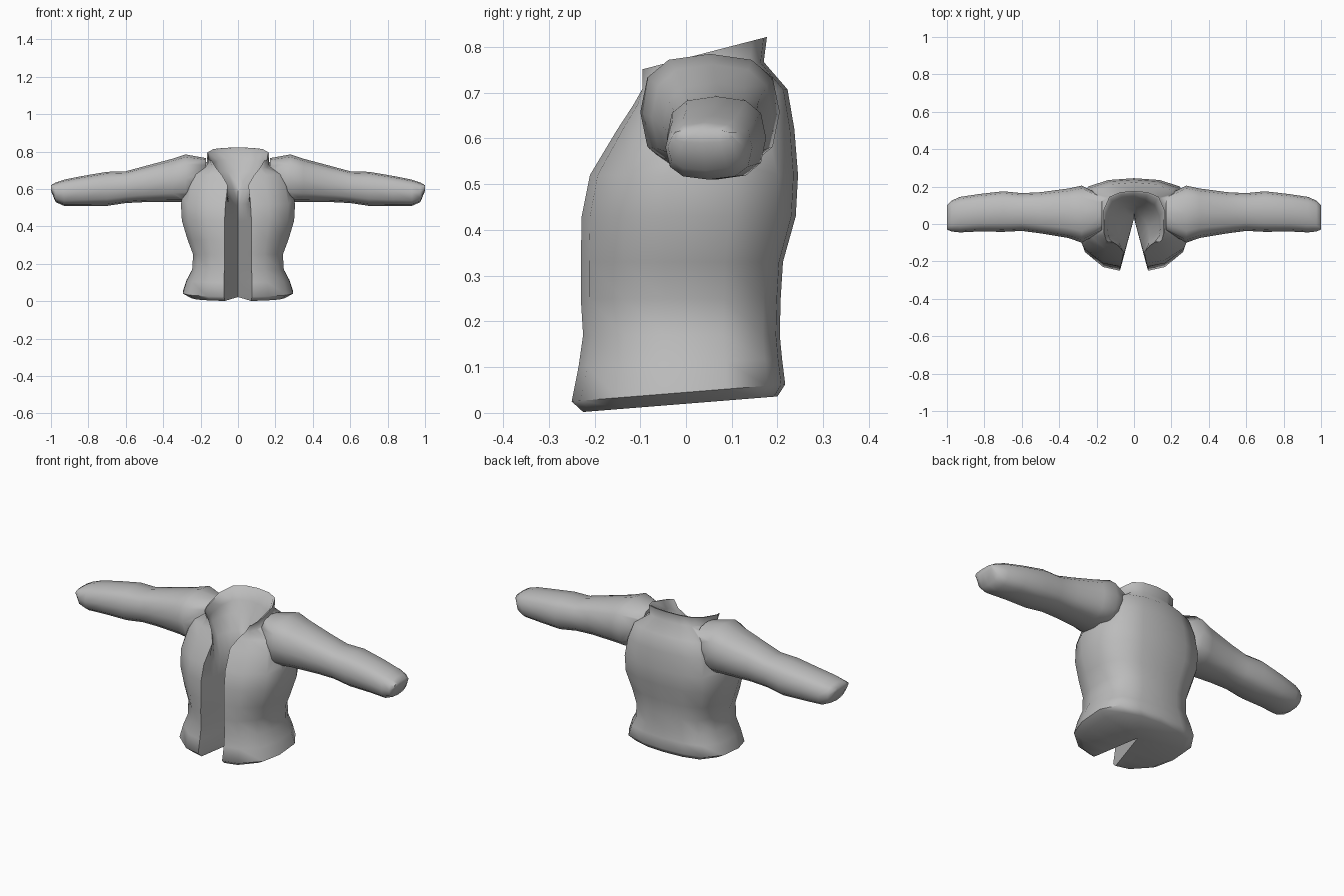
import bpy, bmesh, math

cube = bpy.data.objects.get("Cube")
if cube:
    bpy.data.objects.remove(cube, do_unlink=True)

cloth = bpy.data.materials.new("grey cloth")
cloth.use_nodes = True
GREY = (0.5, 0.5, 0.5, 1)
cloth.diffuse_color = GREY
cloth.node_tree.nodes["Principled BSDF"].inputs["Base Color"].default_value = GREY


def loft(name, loops, end_cap):
    """Skin closed loops; end_cap lists index tuples that close the last loop."""
    bm = bmesh.new()
    rings = [[bm.verts.new(p) for p in loop] for loop in loops]
    n = len(rings[0])
    for a, b in zip(rings, rings[1:]):
        for i in range(n):
            j = (i + 1) % n
            bm.faces.new((a[i], a[j], b[j], b[i]))
    bm.faces.new(rings[0])
    for ids in end_cap:
        bm.faces.new([rings[-1][i] for i in ids])
    bmesh.ops.recalc_face_normals(bm, faces=bm.faces)
    bmesh.ops.triangulate(bm, faces=[f for f in bm.faces if len(f.verts) > 4])
    mesh = bpy.data.meshes.new(name)
    bm.to_mesh(mesh)
    bm.free()
    mesh.materials.append(cloth)
    obj = bpy.data.objects.new(name, mesh)
    bpy.context.collection.objects.link(obj)
    return obj


# Body section: open at the front, the inner wall runs from the slit to the collar
OUTLINE = [(0, 1), (.45, .96), (.8, .82), (1, .4)]      # back half: share of width, depth
FRONT = [(1, .2), (.85, .6), (.41, .92), (0, 1)]        # front half, ending at the opening


def body_loop(z, tilt, width, front, back, gap, hollow):
    outer = [(width * u, back * v) for u, v in OUTLINE]
    outer += [(gap + (width - gap) * u, front * v) for u, v in FRONT]
    inner = []
    for i, (x, y) in enumerate(outer[:-1]):
        t = i / (len(outer) - 1)
        lx, ly = gap * t, .03 + (front - .03) * t
        inner.append((lx + (x - lx) * hollow, ly + (y - ly) * hollow))
    half = outer + inner[::-1]
    full = half + [(-x, y) for x, y in half[-2:0:-1]]
    return [(x, y, z + tilt * (y + .25) / .5) for x, y in full]


# height, tilt, half width, front, back, opening, hollow
body_rings = [
    (0, .04, .25, -.225, .2, .07, 0),
    (.025, .04, .295, -.25, .217, .075, 0),
    (.1, .02, .275, -.235, .21, .075, 0),
    (.17, 0, .245, -.225, .205, .073, 0),
    (.25, 0, .24, -.23, .207, .073, 0),
    (.33, 0, .27, -.23, .212, .072, 0),
    (.43, 0, .3, -.228, .24, .072, 0),
    (.52, 0, .305, -.21, .245, .067, 0),
    (.62, 0, .285, -.15, .237, .055, .2),
    (.66, .05, .25, -.115, .222, .085, .42),
    (.675, .11, .165, -.095, .17, .115, .75),
    (.711, .13, .165, -.095, .177, .14, .93),
]
loops = [body_loop(*r) for r in body_rings]
count = len(loops[0])
last = len(OUTLINE) + len(FRONT) - 1                    # index of the front edge
rim = []
for i in range(last):
    o = (i, i + 1)
    q = (2 * last - i - 1, 2 * last - i)                # matching inner points
    quad = [i, i + 1, q[0] + 0, q[1]] if i < last - 1 else [i, i + 1, q[1]]
    inner_a = 2 * last - i
    inner_b = 2 * last - i - 1
    quad = [i, i + 1, inner_b, inner_a] if i < last - 1 else [i, i + 1, inner_a]
    rim += [quad, [(count - k) % count if k != last * 2 else k for k in quad][::-1]]
jacket = loft("jacket_body", loops, rim)

# Sleeves: x, y range, z range
sleeve_rings = [
    (.17, -.04, .15, .58, .765),
    (.28, -.1, .205, .53, .785),
    (.35, -.075, .19, .53, .762),
    (.5, -.05, .17, .53, .722),
    (.6, -.037, .165, .525, .695),
    (.7, -.042, .175, .51, .692),
    (.83, -.04, .16, .51, .67),
    (.93, -.045, .145, .51, .65),
    (.975, -.04, .125, .53, .635),
    (1, -.03, .1, .59, .62),
]
SIDES = 12


def soft(v):
    return math.copysign(abs(v) ** .75, v) if abs(v) > 1e-6 else 0


def sleeve(name, side):
    rings = []
    for x, y0, y1, z0, z1 in sleeve_rings:
        angles = [math.tau * i / SIDES for i in range(SIDES)]
        rings.append([(side * x, (y0 + y1) / 2 + (y1 - y0) / 2 * soft(math.cos(a)),
                       (z0 + z1) / 2 + (z1 - z0) / 2 * soft(math.sin(a))) for a in angles])
    return loft(name, rings, [range(SIDES)])


# Sew the sleeves onto the body
for name, side in (("left_sleeve", 1), ("right_sleeve", -1)):
    arm = sleeve(name, side)
    join = jacket.modifiers.new("sew " + name, "BOOLEAN")
    join.operation = "UNION"
    join.solver = "EXACT"
    join.object = arm
    bpy.context.view_layer.objects.active = jacket
    bpy.ops.object.modifier_apply(modifier=join.name)
    bpy.data.objects.remove(arm, do_unlink=True)

bpy.ops.object.select_all(action="DESELECT")
jacket.select_set(True)
bpy.context.view_layer.objects.active = jacket
bpy.ops.object.shade_smooth_by_angle(angle=math.radians(65))
